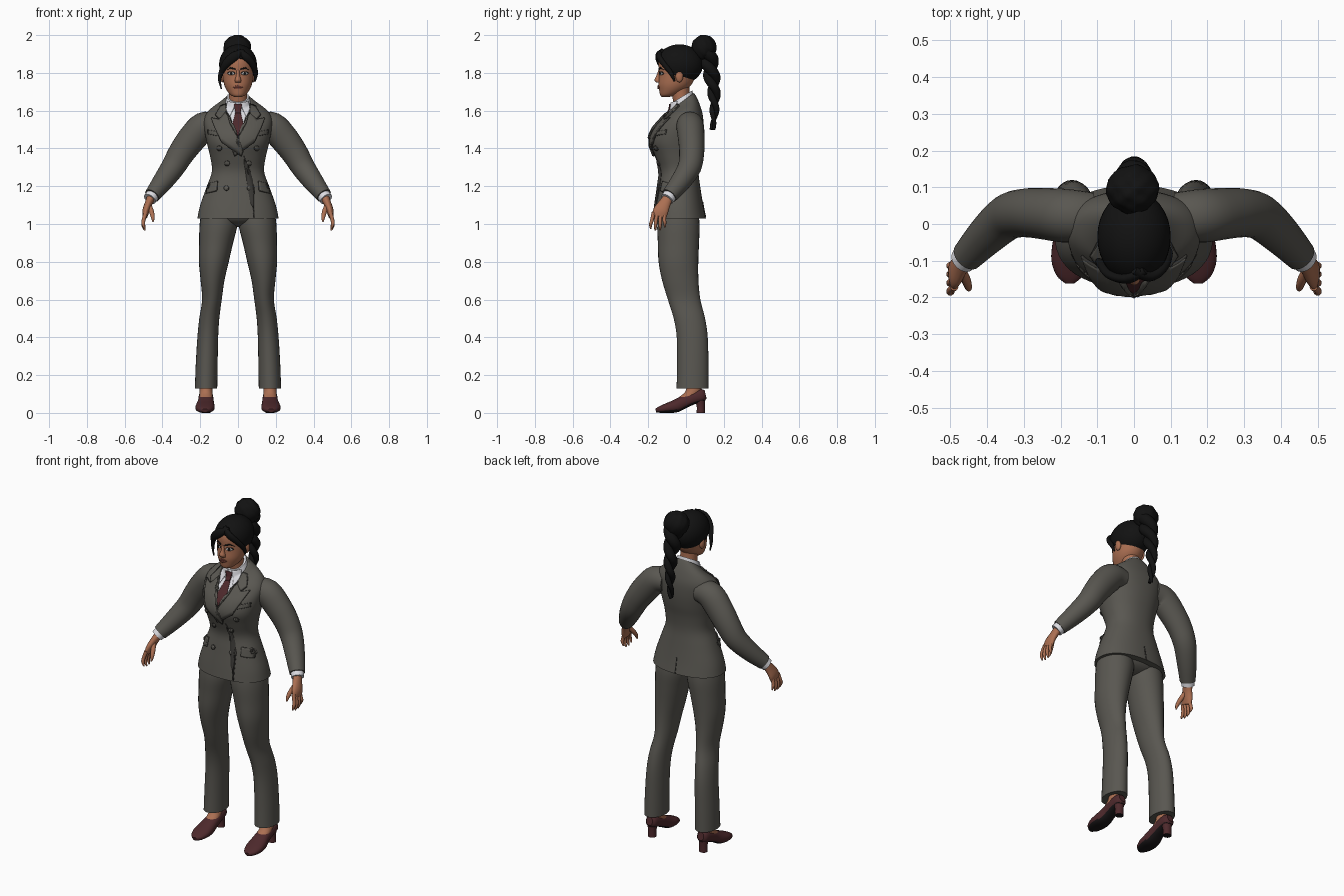
import bpy, bmesh, math
from mathutils import Vector
from mathutils.bvhtree import BVHTree

if "Cube" in bpy.data.objects:
    bpy.data.objects.remove(bpy.data.objects["Cube"])


def material(name, r, g, b):
    m = bpy.data.materials.new(name)
    m.use_nodes = True
    m.diffuse_color = (r, g, b, 1)
    node = next(n for n in m.node_tree.nodes if n.type == "BSDF_PRINCIPLED")
    node.inputs["Base Color"].default_value = (r, g, b, 1)
    node.inputs["Roughness"].default_value = 0.8
    return m


SUIT = material("warm grey suit", 0.1, 0.095, 0.082)
SEAM = material("dark grey seam", 0.04, 0.038, 0.034)
SHIRT = material("white shirt", 0.72, 0.72, 0.76)
WINE = material("burgundy", 0.075, 0.022, 0.025)
HAIR = material("black hair", 0.006, 0.006, 0.006)
SKIN = material("brown skin", 0.41, 0.16, 0.085)
LIPS = material("rose lips", 0.24, 0.07, 0.05)
EYE = material("eye white", 0.6, 0.57, 0.54)
SOLE = material("black sole", 0.01, 0.008, 0.009)
parts = []
SIDES = (("left", 1), ("right", -1))


def finish(name, bm, mat):
    bmesh.ops.recalc_face_normals(bm, faces=bm.faces)
    me = bpy.data.meshes.new(name)
    bm.to_mesh(me)
    bm.free()
    me.materials.append(mat)
    ob = bpy.data.objects.new(name, me)
    bpy.context.collection.objects.link(ob)
    parts.append(ob)
    return ob


def spline(rows, steps):
    """Catmull-Rom through rows of numbers."""
    out = []
    for i in range(len(rows) - 1):
        a, b, c, d = (rows[max(0, min(len(rows) - 1, i + k))] for k in (-1, 0, 1, 2))
        for j in range(steps):
            t = j / steps
            out.append([0.5 * (2 * q + (r - p) * t + (2 * p - 5 * q + 4 * r - s) * t * t
                               + (3 * q - p - 3 * r + s) * t ** 3)
                        for p, q, r, s in zip(a, b, c, d)])
    return out + [list(rows[-1])]


def loft(name, rows, mat, s=1, ref=None, n=28, power=2.0, steps=4):
    """Rows are x, y, z, two radii and optional tilt; ref turns rings square to the path."""
    rows = spline(rows, steps)
    bm, rings = bmesh.new(), []
    pts = [Vector(r[:3]) for r in rows]
    for i, r in enumerate(rows):
        u, v = Vector((1, 0, 0)), Vector((0, 1, r[5] if len(r) > 5 else 0))
        if ref:
            t = (pts[min(i + 1, len(pts) - 1)] - pts[max(i - 1, 0)]).normalized()
            u = t.cross(Vector(ref)).normalized()
            v = u.cross(t)
        ring = []
        for k in range(n):
            a = math.tau * k / n
            ca, sa = (math.copysign(abs(f) ** (2 / power), f) for f in (math.cos(a), math.sin(a)))
            p = pts[i] + u * ca * max(r[3], 0.002) + v * sa * max(r[4], 0.002)
            ring.append(bm.verts.new((p.x * s, p.y, p.z)))
        rings.append(ring)
    for a, b in zip(rings, rings[1:]):
        for k in range(n):
            bm.faces.new((a[k], a[(k + 1) % n], b[(k + 1) % n], b[k]))
    bm.faces.new(rings[0])
    bm.faces.new(rings[-1])
    return finish(name, bm, mat)


def ball(name, at, size, mat, lump=0):
    bm = bmesh.new()
    bmesh.ops.create_uvsphere(bm, u_segments=32, v_segments=20, radius=1)
    for v in bm.verts:
        k = 1 + lump * math.sin(7 * v.co.x + 3 * v.co.z) * math.sin(8 * v.co.y + 4 * v.co.z)
        v.co = Vector(at) + Vector([a * b * k for a, b in zip(v.co, size)])
    return finish(name, bm, mat)


def surface(*obs):
    verts, faces = [], []
    for ob in obs:
        base = len(verts)
        verts += [v.co.copy() for v in ob.data.vertices]
        faces += [[base + i for i in p.vertices] for p in ob.data.polygons]
    return BVHTree.FromPolygons(verts, faces)


def plate(name, outline, on, mat, lift=0.004, s=1, side=-1, passes=3):
    """Thin sheet with an x, z outline pressed onto a surface."""
    bm = bmesh.new()
    bm.faces.new([bm.verts.new((x * s, 0, z)) for x, z in outline])
    bmesh.ops.triangulate(bm, faces=bm.faces)
    for _ in range(passes):
        bmesh.ops.subdivide_edges(bm, edges=bm.edges, cuts=1, use_grid_fill=True)
    for v in bm.verts:
        hit = on.ray_cast(Vector((v.co.x, side, v.co.z)), Vector((0, -side, 0)))[0]
        if hit is None:
            hit = on.find_nearest(Vector((v.co.x, side * 0.1, v.co.z)))[0]
        v.co = hit + Vector((0, side * lift, 0))
    ob = finish(name, bm, mat)
    if sum(p.normal.y for p in ob.data.polygons) * side < 0:
        ob.data.flip_normals()
    mod = ob.modifiers.new("thickness", "SOLIDIFY")
    mod.thickness, mod.offset = 0.008, -1
    return ob


def edged(name, outline, on, lift, s=1):
    """Suit plate with a dark stitched rim."""
    cx, cz = (sum(c) / len(outline) for c in zip(*outline))
    rim = [(x + math.copysign(0.003, x - cx), z + math.copysign(0.003, z - cz)) for x, z in outline]
    plate(name + "_rim", rim, on, SEAM, lift - 0.003, s)
    plate(name, outline, on, SUIT, lift, s)


def disc(x, z, r, squash=1, n=12):
    return [(x + r * math.cos(math.tau * k / n), z + r * squash * math.sin(math.tau * k / n))
            for k in range(n)]


# Jacket body, shirt collar and neck
jacket = loft("jacket", [
    (0, -.035, 1.03, .215, .14, 0), (0, -.037, 1.1, .2, .128, 0), (0, -.037, 1.2, .165, .112, 0),
    (0, -.037, 1.28, .138, .103, 0), (0, -.046, 1.36, .148, .118, 0), (0, -.05, 1.43, .165, .135, 0),
    (0, -.036, 1.5, .178, .128, 0), (0, -.017, 1.56, .18, .107, .1), (0, -.015, 1.6, .152, .09, .3),
    (0, -.017, 1.63, .1, .072, .6), (0, -.02, 1.648, .072, .062, .75)], SUIT, n=56, power=2.25)
collar = loft("shirt_collar", [(0, -.022, 1.61, .074, .064, .75), (0, -.021, 1.645, .066, .059, .7),
                               (0, -.02, 1.675, .058, .053, .6)], SHIRT, n=40)
loft("neck", [(0, -.015, 1.6, .05, .045), (0, -.025, 1.66, .048, .045), (0, -.035, 1.74, .05, .052)], SKIN)
chest = surface(jacket, collar)

# Shirt front, tie, lapels
plate("shirt_front", [(-.065, 1.62), (-.05, 1.54), (0, 1.42), (.05, 1.54), (.065, 1.62)], chest, SHIRT, .003)
plate("tie", [(-.012, 1.6), (-.036, 1.5), (0, 1.43), (.036, 1.5), (.012, 1.6)], chest, WINE, .008)
plate("tie_knot", [(-.022, 1.635), (-.013, 1.588), (.013, 1.588), (.022, 1.635)], chest, WINE, .014)
for label, s in SIDES:
    up = .003 if s < 0 else 0
    plate(label + "_collar_wing", [(.012, 1.642), (.045, 1.565), (.064, 1.61), (.058, 1.65)],
          chest, SHIRT, .01, s)
    edged(label + "_lapel", [(.062, 1.6), (.043, 1.53), (-.005, 1.445), (-.025, 1.385), (-.015, 1.36),
                             (.085, 1.435), (.12, 1.505), (.142, 1.562), (.1, 1.553)], chest, .012 + up, s)
    edged(label + "_collar_leaf", [(.068, 1.635), (.06, 1.59), (.098, 1.56), (.118, 1.582), (.09, 1.625)],
          chest, .013, s)
    edged(label + "_pocket_flap", [(.112, 1.225), (.164, 1.21), (.168, 1.165), (.116, 1.178)], chest, .009, s)
    edged(label + "_breast_welt", [(.105, 1.487), (.158, 1.497), (.157, 1.478), (.107, 1.468)], chest, .006, s)
    for i, (x, z) in enumerate(((.058, 1.32), (.062, 1.19), (.1, 1.4))):
        plate(f"{label}_button_rim_{i}", disc(x, z, .014), chest, SEAM, .005, s, passes=1)
        plate(f"{label}_button_{i}", disc(x, z, .011), chest, SUIT, .009, s, passes=1)
plate("front_overlap_edge", [(.03, 1.36), (.034, 1.36), (.088, 1.19), (.088, 1.035), (.084, 1.035),
                             (.084, 1.19)], chest, SEAM, .003)
plate("back_vent", [(-.002, 1.12), (.002, 1.12), (.003, 1.034), (-.003, 1.034)], chest, SEAM, .003, side=1)

# Sleeves, cuffs and hands
Y, Z = (0, 1, 0), (0, 0, 1)
for label, s in SIDES:
    loft(label + "_sleeve", [
        (.11, .02, 1.525, .06, .065), (.18, .022, 1.517, .076, .073), (.245, .028, 1.45, .076, .07),
        (.3, .03, 1.375, .07, .066), (.345, .018, 1.3, .063, .062), (.4, -.03, 1.222, .054, .054),
        (.455, -.088, 1.15, .042, .043)], SUIT, s, Y)
    loft(label + "_shirt_cuff", [(.448, -.08, 1.158, .036, .037), (.467, -.1, 1.132, .035, .036)],
         SHIRT, s, Y)
    loft(label + "_palm", [(.457, -.09, 1.145, .024, .026), (.474, -.113, 1.108, .02, .032),
                           (.487, -.133, 1.07, .019, .04), (.492, -.143, 1.04, .013, .038)], SKIN, s, Y)
    for i in range(4):
        y, drop = -.172 + .019 * i, (.008, 0, .002, .016)[i]
        fan = (1.5 - i) * -.006
        loft(f"{label}_finger_{i}", [
            (.489, y, 1.06, .011, .01), (.5, y + fan * .5 - .004, 1.02, .01, .0095),
            (.501, y + fan - .006, .99 + drop, .009, .0085),
            (.493, y + fan - .006, .966 + drop, .004, .004)], SKIN, s, Y, n=12)
    loft(label + "_thumb", [(.472, -.125, 1.1, .014, .014), (.458, -.152, 1.065, .013, .013),
                            (.451, -.172, 1.035, .01, .01), (.45, -.18, 1.012, .004, .004)], SKIN, s, Y, n=12)

# Trousers, ankles and heeled shoes
ball("trouser_seat", (0, -.038, 1.05), (.19, .112, .065), SUIT)
for label, s in SIDES:
    loft(label + "_trouser_leg", [
        (.1, -.04, 1.09, .09, .1), (.103, -.04, 1, .1, .112), (.116, -.04, .9, .09, .109),
        (.128, -.04, .8, .079, .105), (.135, -.03, .7, .063, .096), (.138, -.01, .6, .052, .086),
        (.152, .018, .5, .053, .083), (.16, .033, .4, .055, .082), (.166, .036, .25, .058, .083),
        (.169, .035, .13, .059, .085)], SUIT, s)
    loft(label + "_ankle", [(.17, .045, .2, .033, .036), (.17, .04, .12, .034, .04),
                            (.17, .01, .085, .035, .045)], SKIN, s)
    shoe = loft(label + "_shoe", [
        (.17, .104, .098, .02, .022), (.17, .085, .093, .034, .034), (.17, .04, .079, .039, .033),
        (.17, -.01, .058, .042, .034), (.173, -.055, .036, .049, .034), (.175, -.1, .026, .05, .026),
        (.175, -.14, .017, .036, .017), (.175, -.16, .012, .014, .01)], WINE, s, Z, power=2.4)
    heel = loft(label + "_heel", [(.17, .078, 0, .024, .022), (.17, .078, .04, .024, .022),
                                  (.17, .07, .085, .032, .032)], WINE, s)
    for ob in (shoe, heel):
        ob.data.materials.append(SOLE)
        for p in ob.data.polygons:
            p.material_index = int(p.normal.z < -0.6)

# Head and face
head = loft("head", [
    (0, -.108, 1.673, .018, .02), (0, -.092, 1.683, .04, .045), (0, -.071, 1.71, .061, .071),
    (0, -.058, 1.74, .074, .088), (0, -.047, 1.78, .081, .096), (0, -.042, 1.81, .083, .101),
    (0, -.042, 1.86, .083, .102), (0, -.04, 1.9, .07, .085), (0, -.04, 1.935, .03, .035)], SKIN, n=48)
face = surface(head)
loft("nose", [(0, -.136, 1.815, .008, .01), (0, -.143, 1.785, .01, .014), (0, -.148, 1.762, .017, .019),
              (0, -.143, 1.748, .016, .013)], SKIN)
plate("upper_lip", [(-.026, 1.724), (-.007, 1.734), (.007, 1.734), (.026, 1.724)], face, LIPS, .005)
plate("lower_lip", [(-.026, 1.724), (-.01, 1.714), (.01, 1.714), (.026, 1.724)], face, LIPS, .007)
for label, s in SIDES:
    plate(label + "_eyelid", disc(.036, 1.798, .02, .5), face, HAIR, .002, s, passes=1)
    plate(label + "_eye", disc(.036, 1.796, .017, .42), face, EYE, .004, s, passes=1)
    plate(label + "_iris", disc(.036, 1.797, .007), face, HAIR, .006, s, passes=1)
    plate(label + "_eyebrow", [(.014, 1.815), (.04, 1.823), (.062, 1.814), (.04, 1.83), (.015, 1.823)],
          face, HAIR, .005, s)
    ball(label + "_ear", (.083 * s, -.035, 1.782), (.013, .02, .032), SKIN)

# Hair: trimmed cap, fringe locks, bun and twisted ponytail
cap = ball("hair_cap", (0, -.035, 1.845), (.1, .125, .106), HAIR)
bm = bmesh.new()
bm.from_mesh(cap.data)
bmesh.ops.bisect_plane(bm, geom=bm.verts[:] + bm.edges[:] + bm.faces[:], plane_co=(0, -.15, 1.88),
                       plane_no=(0, 1.1, 1), clear_inner=True)
bm.to_mesh(cap.data)
bm.free()
shell = cap.modifiers.new("thickness", "SOLIDIFY")
shell.thickness, shell.offset = 0.018, -1
loft("right_fringe", [(.03, -.125, 1.915, .01, .012), (-.015, -.148, 1.89, .024, .014),
                      (-.06, -.138, 1.852, .022, .014), (-.088, -.11, 1.805, .014, .012),
                      (-.097, -.1, 1.76, .008, .008), (-.088, -.104, 1.715, .003, .003)], HAIR, 1, Y, n=14)
loft("left_fringe", [(.0, -.125, 1.92, .01, .012), (.04, -.143, 1.888, .02, .014),
                     (.075, -.12, 1.85, .018, .014), (.093, -.08, 1.8, .013, .012),
                     (.09, -.06, 1.755, .004, .004)], HAIR, 1, Y, n=14)
ball("bun", (-.004, .095, 1.932), (.072, .066, .068), HAIR, .05)
for i in range(2):
    path = []
    for k in range(37):
        t = k / 36
        a, w = math.tau * 2.3 * t + math.pi * i, .026 * (1 - .75 * t)
        r = .034 * (1 - .75 * t)
        path.append((w * math.cos(a), .108 + .043 * math.sin(2.3 * t) + w * math.sin(a),
                     1.91 - .41 * t, r, r))
    loft(f"ponytail_strand_{i}", path, HAIR, 1, Y, n=14, steps=2)

# Smooth shading with crisp edges
bpy.ops.object.select_all(action="DESELECT")
for ob in parts:
    ob.select_set(True)
bpy.context.view_layer.objects.active = parts[0]
bpy.ops.object.shade_smooth_by_angle(angle=math.radians(45))
